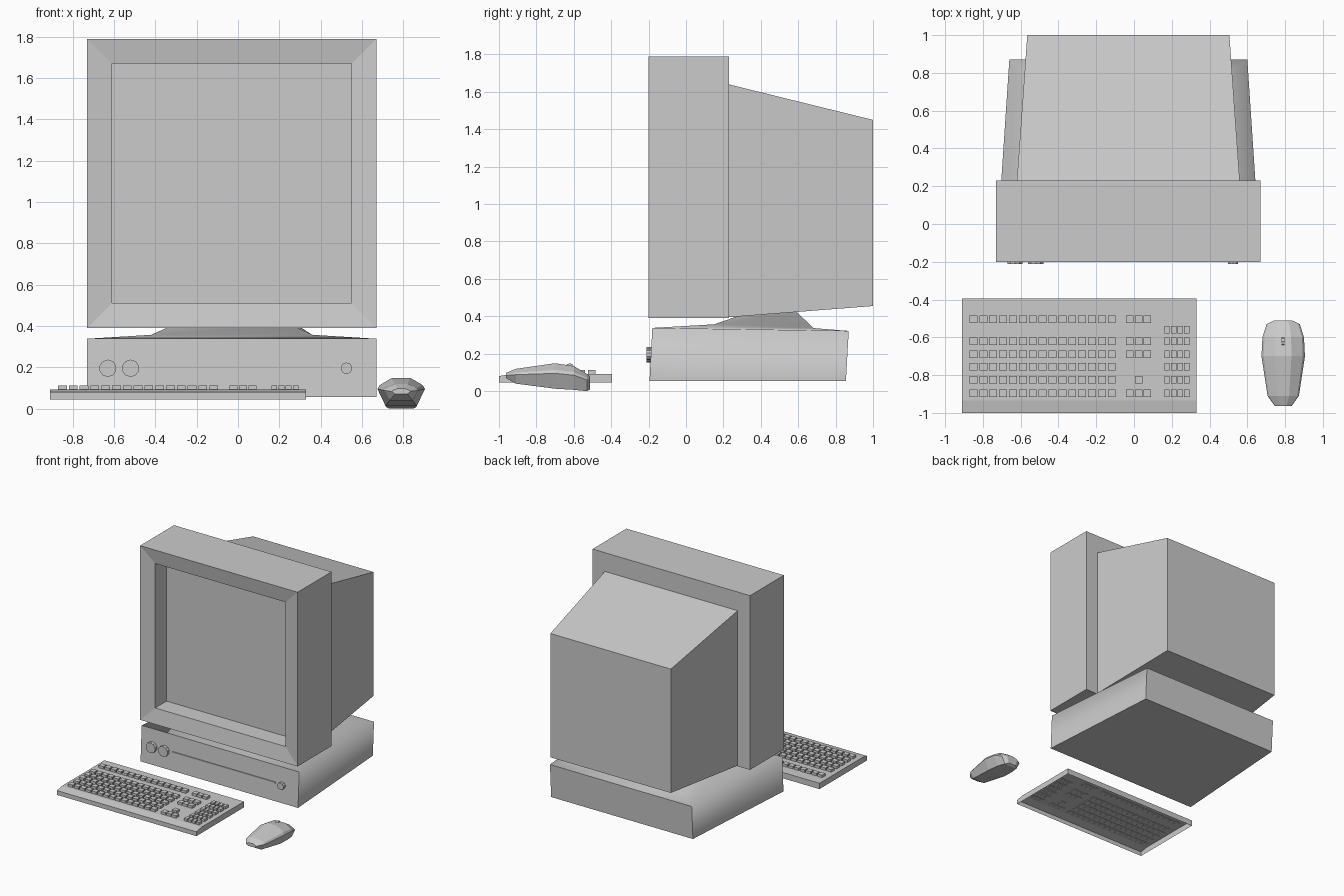
import bpy, bmesh, math
from mathutils import Matrix, Vector

if "Cube" in bpy.data.objects:
    bpy.data.objects.remove(bpy.data.objects["Cube"])

CX = -0.03  # centre line of monitor and base


def finish(name, bm):
    bmesh.ops.recalc_face_normals(bm, faces=bm.faces)
    me = bpy.data.meshes.new(name)
    bm.to_mesh(me)
    bm.free()
    ob = bpy.data.objects.new(name, me)
    bpy.context.collection.objects.link(ob)
    return ob


def loft(name, rings, cap_start=True, cap_end=True):
    """Skin a list of equally long vertex rings."""
    bm = bmesh.new()
    vs = [[bm.verts.new(p) for p in r] for r in rings]
    n = len(vs[0])
    for a, b in zip(vs, vs[1:]):
        for i in range(n):
            bm.faces.new((a[i], a[(i + 1) % n], b[(i + 1) % n], b[i]))
    if cap_start:
        bm.faces.new(vs[0])
    if cap_end:
        bm.faces.new(vs[-1])
    return finish(name, bm)


def upright(w, y, z0, z1):
    """Rectangle facing front, half width w."""
    return [(CX - w, y, z0), (CX + w, y, z0), (CX + w, y, z1), (CX - w, y, z1)]


def level(wf, wb, yf, yb, zf, zb):
    """Horizontal rectangle with separate front/back widths and heights."""
    return [(CX - wf, yf, zf), (CX + wf, yf, zf), (CX + wb, yb, zb), (CX - wb, yb, zb)]


def add_box(bm, x0, x1, y0, y1, z0, z1):
    m = Matrix.Translation(((x0 + x1) / 2, (y0 + y1) / 2, (z0 + z1) / 2))
    m = m @ Matrix.Diagonal((x1 - x0, y1 - y0, z1 - z0, 1))
    bmesh.ops.create_cube(bm, size=1, matrix=m)


def cylinder(name, centre, r, depth, axis, sides=10):
    bm = bmesh.new()
    m = Matrix.Translation(centre) @ Matrix.Rotation(math.pi / 2, 4, axis)
    bmesh.ops.create_cone(bm, cap_ends=True, segments=sides, radius1=r, radius2=r,
                          depth=depth, matrix=m)
    return finish(name, bm)


# Monitor front with sloped bezel and recessed screen
loft("monitor_bezel_and_screen", [
    upright(0.70, 0.23, 0.39, 1.79),
    upright(0.70, -0.20, 0.39, 1.79),
    upright(0.58, -0.18, 0.51, 1.67),
    upright(0.58, -0.035, 0.51, 1.67)])

# Tapered tube housing
loft("monitor_rear_housing", [
    upright(0.59, 0.229, 0.395, 1.64),
    upright(0.535, 1.0, 0.455, 1.45)])

# Computer case, its gently rising top and the monitor foot
case = loft("computer_case", [
    level(0.70, 0.63, -0.195, 0.855, 0.055, 0.055),
    level(0.70, 0.63, -0.18, 0.87, 0.338, 0.322),
    level(0.39, 0.37, 0.15, 0.68, 0.357, 0.337),
    level(0.29, 0.28, 0.28, 0.59, 0.402, 0.426)])
for p in case.data.polygons:
    p.use_smooth = abs(p.normal.y) < 0.8 and p.normal.z > -0.5

# Front panel knobs and drive slot
for name, x, r in (("left_knob", -0.63, 0.042), ("second_knob", -0.52, 0.042),
                   ("power_button", 0.525, 0.028)):
    cylinder(name, (x, -0.197, 0.195), r, 0.03, 'X')
bm = bmesh.new()
add_box(bm, -0.455, 0.465, -0.193, -0.18, 0.196, 0.206)
finish("drive_slot", bm)

# Keyboard shell, open underneath
def kb(y0, z):
    return [(-0.91, y0, z), (0.33, y0, z), (0.33, -0.395, z), (-0.91, -0.395, z)]


shell = [kb(-1.0, 0.045), kb(-1.0, 0.08), kb(-0.935, 0.092)]
shell[1] = shell[1][:2] + [(0.33, -0.395, 0.088), (-0.91, -0.395, 0.088)]
loft("keyboard_body", shell, cap_start=False)

# Keys: main block, navigation block, number pad
rows = [-0.505, -0.62, -0.69, -0.755, -0.825, -0.895]
bm = bmesh.new()


def key(x, y, w):
    add_box(bm, x - w / 2, x + w / 2, y - 0.02, y + 0.02, 0.088, 0.112)


for y in rows:
    for i in range(15):
        key(-0.85 + i * 0.0523, y, 0.042)
for y in (rows[0], rows[1], rows[2], rows[5]):
    for x in (-0.022, 0.024, 0.07):
        key(x, y, 0.04)
key(0.024, rows[4], 0.04)
for y in [-0.56] + rows[1:]:
    for i in range(4):
        key(0.175 + i * 0.035, y, 0.028)
finish("keyboard_keys", bm)

# Mouse: faceted cross-sections from back to front
MX = 0.79


def mouse_ring(y, w, z0, zr, z1):
    half = [(0.66 * w, z0), (w, zr), (0.9 * w, zr + 0.35 * (z1 - zr)), (0.38 * w, z1)]
    return [(MX + x, y, z) for x, z in half] + [(MX - x, y, z) for x, z in reversed(half)]


loft("mouse_body", [mouse_ring(*s) for s in (
    (-0.963, 0.045, 0.07, 0.083, 0.097),
    (-0.91, 0.083, 0.04, 0.088, 0.119),
    (-0.70, 0.115, 0.013, 0.095, 0.149),
    (-0.60, 0.11, 0.007, 0.085, 0.134),
    (-0.53, 0.088, 0.0, 0.06, 0.092),
    (-0.512, 0.05, 0.01, 0.063, 0.08))])
cylinder("mouse_wheel", (MX, -0.622, 0.125), 0.024, 0.016, 'Y', 8)
